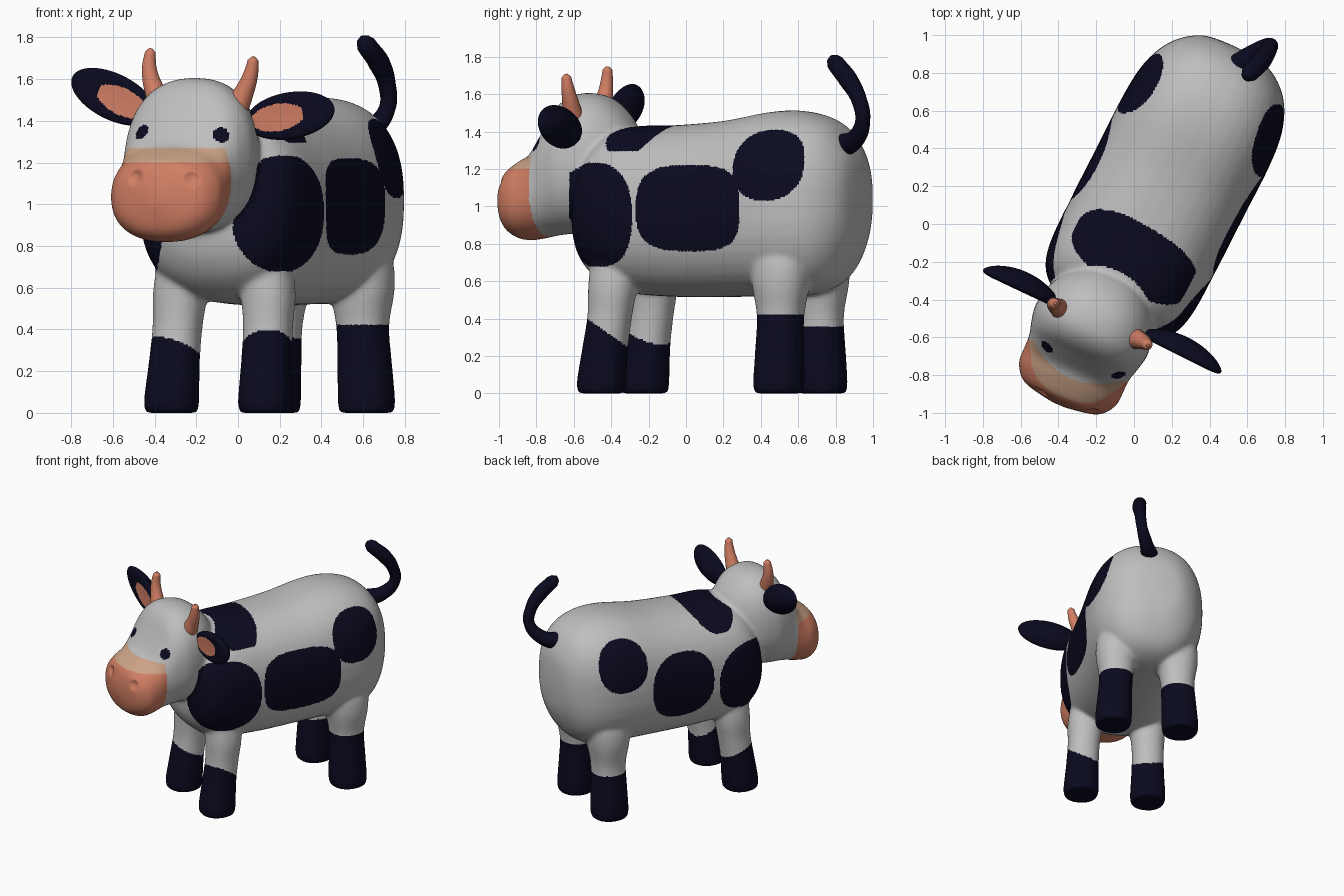
import bpy, bmesh, math
from mathutils import Vector, Matrix

if "Cube" in bpy.data.objects:
    bpy.data.objects.remove(bpy.data.objects["Cube"])

YAW, HEAD_YAW = math.radians(27), math.radians(24)
BODY_U = 0.07                      # sideways offset of the body axis


def material(name, rgb):
    m = bpy.data.materials.new(name)
    m.diffuse_color = (*rgb, 1)
    m.use_nodes = True
    m.node_tree.nodes["Principled BSDF"].inputs["Base Color"].default_value = m.diffuse_color
    return m


WHITE = material("white hide", (0.52, 0.52, 0.52))
NAVY = material("navy patches", (0.003, 0.003, 0.014))
PINK = material("pink skin", (0.64, 0.21, 0.125))
TAN = material("tan muzzle band", (0.60, 0.37, 0.24))


def frame(yaw, origin):
    """Turned frame: local x = sideways, local y = backwards."""
    return Matrix.Translation(origin) @ Matrix.Rotation(-yaw, 4, 'Z')


BODY = frame(YAW, (0, 0, 0)) @ Matrix.Translation((BODY_U, 0, 0))
HEAD = frame(HEAD_YAW, (-0.22, -0.55, 0))
BODY_INV, HEAD_INV = BODY.inverted(), HEAD.inverted()


def refine(rows, steps=5):
    """Smoothly interpolate profile rows (Catmull-Rom)."""
    out = []
    for i in range(len(rows) - 1):
        a, b = rows[max(i - 1, 0)], rows[i]
        c, d = rows[i + 1], rows[min(i + 2, len(rows) - 1)]
        for k in range(steps):
            t = k / steps
            out.append([0.5 * (2 * q + (r - p) * t + (2 * p - 5 * q + 4 * r - s) * t * t
                               + (3 * q - p - 3 * r + s) * t ** 3)
                        for p, q, r, s in zip(a, b, c, d)])
    return out + [list(rows[-1])]


def loft(bm, rings):
    loops = [[bm.verts.new(p) for p in ring] for ring in rings]
    n = len(loops[0])
    for a, b in zip(loops, loops[1:]):
        for i in range(n):
            bm.faces.new((a[i], a[(i + 1) % n], b[(i + 1) % n], b[i]))
    bm.faces.new(loops[0])
    bm.faces.new(loops[-1])


def oval(power, n=40):
    for i in range(n):
        c, s = math.cos(2 * math.pi * i / n), math.sin(2 * math.pi * i / n)
        yield (math.copysign(abs(c) ** (2 / power), c), math.copysign(abs(s) ** (2 / power), s))


def trunk(bm, matrix, rows, power):
    """Rows: position along, half width, bottom z, top z."""
    loft(bm, [[matrix @ Vector((w * c, v, (lo + hi) / 2 + s * (hi - lo) / 2))
               for c, s in oval(power)] for v, w, lo, hi in refine(rows)])


def leg(bm, side, v, rows):
    """Rows: height, radius, lean inward, lean backward."""
    loft(bm, [[BODY @ Vector((side * (0.253 - lean) + r * c, v + back + r * s, z))
               for c, s in oval(2.2)] for z, r, lean, back in refine(rows)])


def add_object(name, mesh, mats):
    for m in mats:
        mesh.materials.append(m)
    ob = bpy.data.objects.new(name, mesh)
    bpy.context.collection.objects.link(ob)
    mesh.polygons.foreach_set("use_smooth", [True] * len(mesh.polygons))
    return ob


def baked(ob):
    """Evaluate modifiers or curve into a plain mesh and drop the source."""
    dg = bpy.context.evaluated_depsgraph_get()
    mesh = bpy.data.meshes.new_from_object(ob.evaluated_get(dg))
    bpy.data.objects.remove(ob)
    return mesh


# hide: trunk, head and legs fused into one smooth skin
bm = bmesh.new()
trunk(bm, BODY, [(-0.565, 0.04, 0.88, 1.02), (-0.535, 0.22, 0.74, 1.16), (-0.45, 0.36, 0.62, 1.31),
                 (-0.3, 0.42, 0.54, 1.42), (0, 0.43, 0.515, 1.435), (0.3, 0.43, 0.515, 1.46),
                 (0.6, 0.43, 0.52, 1.51), (0.8, 0.405, 0.53, 1.50), (0.955, 0.33, 0.61, 1.43),
                 (1.055, 0.2, 0.8, 1.28), (1.08, 0.04, 1.0, 1.10)], 2.4)
trunk(bm, HEAD, [(0.33, 0.03, 1.22, 1.28), (0.28, 0.17, 1.06, 1.45), (0.15, 0.285, 0.9, 1.58),
                 (0, 0.325, 0.86, 1.605), (-0.1, 0.31, 0.85, 1.55), (-0.175, 0.29, 0.84, 1.42),
                 (-0.25, 0.288, 0.825, 1.30), (-0.33, 0.28, 0.82, 1.25), (-0.41, 0.21, 0.87, 1.19),
                 (-0.445, 0.04, 0.99, 1.07)], 2.3)
for side in (-1, 1):
    leg(bm, side, -0.342, [(0, 0.122, 0, 0), (0.06, 0.13, 0, 0), (0.25, 0.12, 0.005, 0.02),
                           (0.42, 0.118, 0.01, 0.045), (0.6, 0.13, 0.02, 0.06), (0.85, 0.12, 0.06, 0.06)])
    leg(bm, side, 0.722, [(0, 0.127, 0, 0), (0.06, 0.135, 0, 0), (0.25, 0.128, 0.01, 0),
                          (0.42, 0.125, 0.02, 0), (0.6, 0.155, 0.025, 0), (0.75, 0.16, 0.05, 0),
                          (0.9, 0.1, 0.1, 0)])
bmesh.ops.recalc_face_normals(bm, faces=bm.faces)
raw = bpy.data.meshes.new("raw_hide")
bm.to_mesh(raw)
bm.free()
src = add_object("raw_hide", raw, [])
remesh = src.modifiers.new("fuse", 'REMESH')
remesh.mode, remesh.voxel_size = 'VOXEL', 0.0095
soften = src.modifiers.new("soften", 'SMOOTH')
soften.factor, soften.iterations = 0.5, 32
hide = add_object("cow_hide", baked(src), [WHITE, NAVY, PINK, TAN])
mesh = hide.data


def nearest(point):
    return min((v.co for v in mesh.vertices), key=lambda c: (c - point).length_squared).copy()


# nostril dents
for spot in ((-0.50, -0.90, 1.13), (-0.22, -1.0, 1.12)):
    centre = nearest(Vector(spot))
    for v in mesh.vertices:
        d = (v.co - centre).length
        if d < 0.04:
            v.co += Vector((0.4, 0.9, 0)) * 0.02 * (1 - (d / 0.04) ** 2)

eyes = [nearest(Vector(p)) for p in ((-0.46, -0.65, 1.345), (-0.08, -0.80, 1.33))]

# side patches: centre, outward direction, half length, half height, squareness
SIDE = (0.891, -0.454)
PATCHES = [((0.20, -0.46, 0.955), (0.55, -0.83), 0.27, 0.28, 2.3),
           ((0.58, 0.0, 0.99), SIDE, 0.31, 0.23, 3.2),
           ((0.72, 0.44, 1.22), SIDE, 0.195, 0.19, 2.3),
           ((-0.42, -0.18, 0.94), (-0.98, -0.16), 0.25, 0.26, 2.2),
           ((-0.22, 0.345, 0.99), (-0.891, 0.454), 0.25, 0.25, 2.4),
           ((0.02, 0.75, 1.22), (-0.891, 0.454), 0.185, 0.19, 2.2)]


def sock_top(p, b):
    """Height of the dark sock on the leg nearest to the point."""
    if b.y > 0.2:
        return 0.42 if b.x > 0 else 0.36
    if b.x > 0:
        return 0.33 - 0.7 * (p.y + 0.43)
    return 0.32 - 0.35 * (p.x + 0.3) - 0.3 * (p.y + 0.22)


def hide_colour(p, n):
    h, b = HEAD_INV @ p, BODY_INV @ p
    around = math.hypot(h.x, h.y)
    if any((p - e).length < 0.04 for e in eyes):
        return 1
    if h.y < -0.19 and 0.78 < p.z < 1.27:
        return 3 if p.z > 1.2 else 2
    if p.z < 0.5:
        return 1 if p.z < sock_top(p, b) else 0
    if p.z > 0.86 and (b.y < -0.56 or p.y < -0.625):
        return 0
    if around < 0.33 and p.z > 0.9 and not (h.x > 0.2 and p.z < 1.2):
        return 0
    for c, d, half, tall, power in PATCHES:
        q = p - Vector(c)
        along = -q.x * d[1] + q.y * d[0]
        if (n.x * d[0] + n.y * d[1] > 0.1
                and abs(along / half) ** power + abs(q.z / tall) ** power < 1):
            return 1
    # saddle patch behind the neck
    if n.z > 0.1 and p.z > 1.295 and around > 0.33:
        s, t = (p.x * 0.86 - (p.y + 0.175) * 0.5) / 0.35, (p.x * 0.5 + (p.y + 0.175) * 0.86) / 0.175
        if abs(s) ** 2.6 + abs(t) ** 2.6 < 1:
            return 1
    return 0


for f in mesh.polygons:
    f.material_index = hide_colour(f.center, f.normal)


# ears: flattened, cupped leaves with pink inside
def ear(name, centre, along, length):
    x = Vector(along).normalized()
    front = Vector((-0.407, -0.914, 0))
    y = (front - x * front.dot(x)).normalized()
    z = x.cross(y)
    m = Matrix.Translation(centre) @ Matrix((x, y, z)).transposed().to_4x4()
    bm = bmesh.new()
    bmesh.ops.create_uvsphere(bm, u_segments=96, v_segments=64, radius=1)
    for f in bm.faces:
        c = f.calc_center_median()
        if c.y > 0 and ((c.x + 0.25) / 0.6) ** 2 + (c.z / 0.58) ** 2 < 1:
            f.material_index = 1
    for v in bm.verts:
        s, n, t = v.co
        v.co = m @ Vector((s * length, n * 0.052 - 0.035 * (1 - s * s - t * t), t * 0.112))
    bmesh.ops.recalc_face_normals(bm, faces=bm.faces)
    me = bpy.data.meshes.new(name)
    bm.to_mesh(me)
    bm.free()
    add_object(name, me, [NAVY, PINK])


ear("right_ear", (-0.597, -0.337, 1.515), (-0.36, 0.17, 0.17), 0.237)
ear("left_ear", (0.25, -0.68, 1.425), (0.42, -0.21, 0.07), 0.238)


# horns and tail: tapered tubes, points are x, y, z, radius
def tube(name, points, mat):
    cu = bpy.data.curves.new(name, 'CURVE')
    cu.dimensions, cu.bevel_depth, cu.bevel_resolution = '3D', 1.0, 6
    cu.use_fill_caps, cu.resolution_u = True, 10
    sp = cu.splines.new('BEZIER')
    sp.bezier_points.add(len(points) - 1)
    for bp, (x, y, z, r) in zip(sp.bezier_points, points):
        bp.co, bp.radius = (x, y, z), r
        bp.handle_left_type = bp.handle_right_type = 'AUTO'
    ob = bpy.data.objects.new(name + "_path", cu)
    bpy.context.collection.objects.link(ob)
    me = baked(ob)
    me.materials.clear()
    add_object(name, me, [mat])


tube("right_horn", [(-0.36, -0.47, 1.46, 0.065), (-0.405, -0.44, 1.56, 0.047), (-0.425, -0.425, 1.65, 0.036),
                    (-0.42, -0.42, 1.73, 0.026), (-0.418, -0.42, 1.748, 0.008)], PINK)
tube("left_horn", [(-0.02, -0.6, 1.44, 0.065), (0.03, -0.615, 1.54, 0.047), (0.06, -0.63, 1.62, 0.036),
                   (0.072, -0.64, 1.69, 0.026), (0.073, -0.642, 1.708, 0.008)], PINK)
tube("tail", [(0.54, 0.83, 1.32, 0.065), (0.64, 0.905, 1.36, 0.05), (0.715, 0.945, 1.46, 0.04),
              (0.715, 0.925, 1.57, 0.042), (0.675, 0.865, 1.68, 0.052), (0.615, 0.80, 1.765, 0.048),
              (0.60, 0.785, 1.79, 0.034), (0.593, 0.778, 1.805, 0.008)], NAVY)
